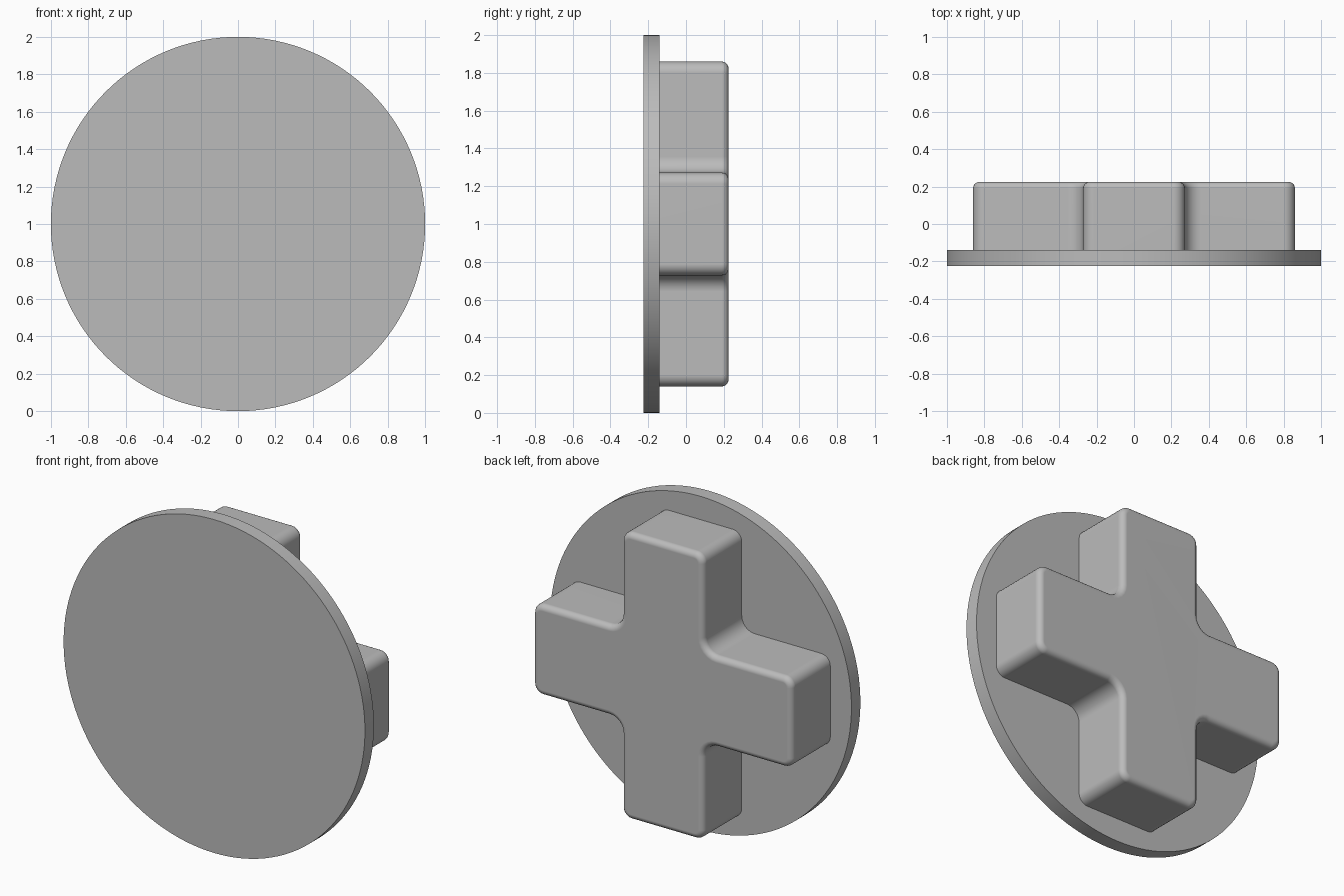
import bpy
import bmesh
from math import pi, radians
from mathutils import Matrix

CENTRE_Z = 1.0
FRONT, STEP, BACK = -0.225, -0.14, 0.225   # depths along y
REACH, HALF = 0.86, 0.272                  # cross arm length and half width

cube = bpy.data.objects.get("Cube")
if cube:
    bpy.data.objects.remove(cube, do_unlink=True)

# Single plain grey
grey = bpy.data.materials.new("plain grey")
grey.use_nodes = True
colour = (0.5, 0.5, 0.5, 1)
grey.diffuse_color = colour
grey.node_tree.nodes["Principled BSDF"].inputs["Base Color"].default_value = colour


def finish(bm, name):
    bmesh.ops.recalc_face_normals(bm, faces=bm.faces)
    mesh = bpy.data.meshes.new(name)
    bm.to_mesh(mesh)
    bm.free()
    mesh.materials.append(grey)
    obj = bpy.data.objects.new(name, mesh)
    bpy.context.collection.objects.link(obj)
    bpy.ops.object.select_all(action="DESELECT")
    obj.select_set(True)
    bpy.context.view_layer.objects.active = obj
    bpy.ops.object.shade_smooth_by_angle(angle=radians(35))
    weighted = obj.modifiers.new("even shading", "WEIGHTED_NORMAL")
    weighted.keep_sharp = True
    return obj


def round_edges(bm, edges, radius, segments):
    bmesh.ops.bevel(bm, geom=edges, offset=radius, segments=segments,
                    profile=0.5, affect="EDGES", clamp_overlap=True)


# Round backing plate
bm = bmesh.new()
place = Matrix.Translation((0, (FRONT + STEP) / 2, CENTRE_Z)) @ Matrix.Rotation(pi / 2, 4, "X")
bmesh.ops.create_cone(bm, cap_ends=True, segments=128, radius1=1, radius2=1,
                      depth=STEP - FRONT, matrix=place)
finish(bm, "backing_plate")

# Plus-shaped boss: one quarter of the outline, turned four times
bm = bmesh.new()
outline = []
for turn in range(4):
    for x, z in ((HALF, HALF), (REACH, -HALF), (REACH, HALF)):
        # ordered below as arm side, arm side, inner corner
        outline.append((turn, x, z))
verts = []
for turn in range(4):
    for x, z in ((REACH, -HALF), (REACH, HALF), (HALF, HALF)):
        for _ in range(turn):
            x, z = -z, x
        verts.append(bm.verts.new((x, STEP, CENTRE_Z + z)))
base = bm.faces.new(verts)
sides = bmesh.ops.extrude_face_region(bm, geom=[base], use_keep_orig=True)
moved = [g for g in sides["geom"] if isinstance(g, bmesh.types.BMVert)]
bmesh.ops.translate(bm, verts=moved, vec=(0, BACK - STEP, 0))


def upright(inner):
    found = []
    for edge in bm.edges:
        a, b = (v.co for v in edge.verts)
        is_inner = abs(a.x) < REACH - 0.01 and abs(a.z - CENTRE_Z) < REACH - 0.01
        if abs(a.y - b.y) > 0.1 and is_inner == inner:
            found.append(edge)
    return found


# Outer corners, inner corners, then the rim of the rear face
round_edges(bm, upright(False), 0.06, 6)
inner_edges = [e for e in upright(True)
               if all(abs(abs(v.co.x) - HALF) < 0.001
                      and abs(abs(v.co.z - CENTRE_Z) - HALF) < 0.001 for v in e.verts)]
round_edges(bm, inner_edges, 0.085, 6)
rim = [e for e in bm.edges if all(v.co.y > BACK - 0.001 for v in e.verts)]
round_edges(bm, rim, 0.035, 5)
finish(bm, "plus_boss")
